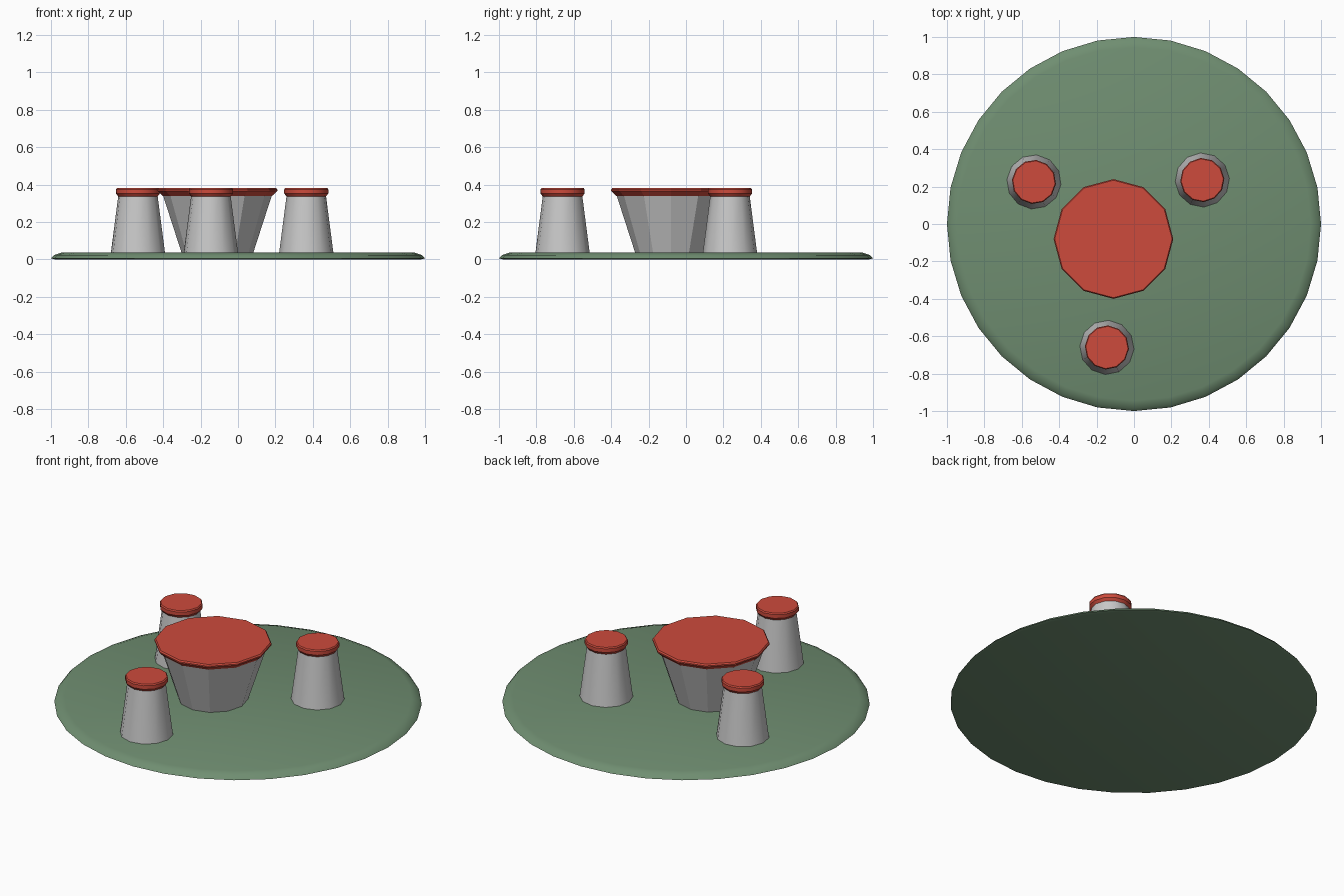
import bpy, math

cube = bpy.data.objects.get("Cube")
if cube:
    bpy.data.objects.remove(cube, do_unlink=True)


def make_material(name, rgb):
    mat = bpy.data.materials.new(name)
    mat.use_nodes = True
    mat.diffuse_color = (*rgb, 1)
    mat.node_tree.nodes["Principled BSDF"].inputs["Base Color"].default_value = (*rgb, 1)
    return mat


green = make_material("grass green", (0.16, 0.27, 0.165))
red = make_material("cushion red", (0.61, 0.07, 0.045))
grey = make_material("stone grey", (0.58, 0.58, 0.58))


def turned(name, profile, sides, mat, at=(0, 0), turn=0.0, smooth=None):
    """Closed solid of revolution from a bottom-to-top (radius, height) profile."""
    verts = [(r * math.cos(turn + math.tau * i / sides),
              r * math.sin(turn + math.tau * i / sides), z)
             for r, z in profile for i in range(sides)]
    top = (len(profile) - 1) * sides
    faces = [tuple(reversed(range(sides))), tuple(range(top, top + sides))]
    for k in range(len(profile) - 1):
        for i in range(sides):
            a, b = k * sides + i, k * sides + (i + 1) % sides
            faces.append((a, b, b + sides, a + sides))
    mesh = bpy.data.meshes.new(name)
    mesh.from_pydata(verts, [], faces)
    mesh.materials.append(mat)
    obj = bpy.data.objects.new(name, mesh)
    obj.location = (*at, 0)
    bpy.context.collection.objects.link(obj)
    if smooth:
        bpy.ops.object.select_all(action='DESELECT')
        obj.select_set(True)
        bpy.context.view_layer.objects.active = obj
        bpy.ops.object.shade_smooth_by_angle(angle=math.radians(smooth))
    return obj


# Round ground with a softened rim
turned("ground_disc", [(0.98, 0), (1.0, 0.005), (0.985, 0.022), (0.945, 0.036)],
       32, green, smooth=35)

# Central table: flared stem and thin bevelled top
table = (-0.11, -0.08)
turned("table_stem", [(0.19, 0.03), (0.292, 0.345)], 12, grey, table)
turned("table_top", [(0.293, 0.34), (0.32, 0.366), (0.32, 0.373), (0.314, 0.381)],
       12, red, table)

# Stools around the table: tapered body with a cushion
stools = {"left": (0.365, 0.235), "right": (-0.535, 0.225), "front": (-0.145, -0.66)}
for side, at in stools.items():
    turn = math.atan2(at[1] - table[1], at[0] - table[0])
    turned(side + "_stool_body", [(0.146, 0.03), (0.105, 0.345)],
           12, grey, at, turn, smooth=35)
    turned(side + "_stool_cushion",
           [(0.105, 0.335), (0.118, 0.352), (0.118, 0.374), (0.113, 0.381)],
           12, red, at, turn, smooth=32)
